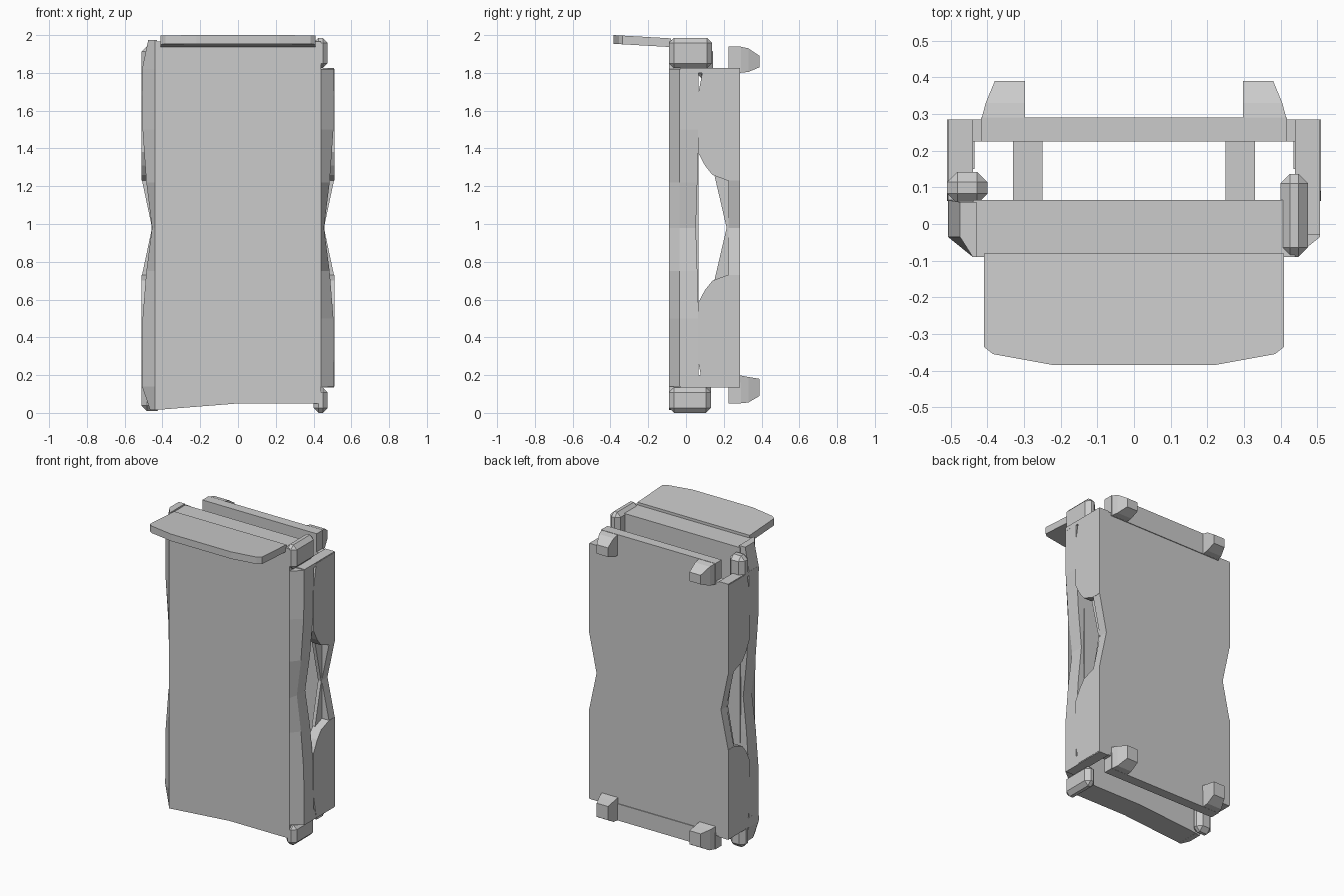
import bpy, bmesh
from mathutils import Vector

if "Cube" in bpy.data.objects:
    bpy.data.objects.remove(bpy.data.objects["Cube"])


def finish(name, bm):
    bmesh.ops.recalc_face_normals(bm, faces=bm.faces)
    me = bpy.data.meshes.new(name)
    bm.to_mesh(me)
    bm.free()
    ob = bpy.data.objects.new(name, me)
    bpy.context.collection.objects.link(ob)
    return ob


def loft(name, rings):
    """Skin a list of equally long closed rings and cap both ends."""
    bm = bmesh.new()
    vs = [[bm.verts.new(p) for p in r] for r in rings]
    n = len(vs[0])
    for a, b in zip(vs, vs[1:]):
        for i in range(n):
            j = (i + 1) % n
            bm.faces.new((a[i], a[j], b[j], b[i]))
    bm.faces.new(vs[0])
    bm.faces.new(vs[-1])
    return finish(name, bm)


def prism(name, profile, axis, lo, hi):
    """Extrude a 2D profile along the given axis."""
    def place(p, t):
        q = list(p)
        q.insert("xyz".index(axis), t)
        return Vector(q)
    return loft(name, [[place(p, t) for p in profile] for t in (lo, hi)])


def box(name, x, y, z):
    return prism(name, [(x[0], y[0]), (x[1], y[0]), (x[1], y[1]), (x[0], y[1])], "z", *z)


def knob(name, x, y, z, cut):
    """Faceted block with every edge cut off."""
    ob = box(name, x, y, z)
    m = ob.modifiers.new("chamfer", "BEVEL")
    m.width = cut
    m.segments = 1
    return ob


# Front slab, its lower edge dips towards the left
prism("front_panel", [(-0.44, 0.015), (0, 0.05), (0.44, 0.05), (0.44, 1.965), (-0.44, 1.965)],
      "y", -0.09, 0.065)

# Chamfered side rails with a waist (z, outer x, back y)
middle = [(0.14, 0.508, 0.065), (0.5, 0.505, 0.065), (0.75, 0.485, 0.06), (0.98, 0.455, 0.052),
          (1.22, 0.485, 0.06), (1.5, 0.505, 0.065), (1.82, 0.508, 0.065)]
full = [(0.015, 0.465, 0.06)] + middle + [(1.975, 0.475, 0.06)]
for side, s, levels in (("right", 1, middle), ("left", -1, full)):
    loft(side + "_front_rail",
         [[(s * 0.43, -0.09, z), (s * 0.44, -0.09, z), (s * w, -0.035, z), (s * w, b, z), (s * 0.43, b, z)]
          for z, w, b in levels])

# Back panel with pinched waist and narrower strips above and below
half = [(0.508, 0.14), (0.508, 0.73), (0.455, 0.98), (0.508, 1.23), (0.508, 1.82)]
prism("back_panel", half + [(-x, z) for x, z in reversed(half)], "y", 0.225, 0.285)
box("back_top_strip", (-0.418, 0.418), (0.225, 0.29), (1.8, 1.94))
box("back_bottom_strip", (-0.418, 0.418), (0.225, 0.29), (0.05, 0.16))

# Side walls, upper and lower, with end bridges and waist lips
wall = [(0.285, 1.82), (0.285, 1.23), (0.22, 1.23), (0.14, 1.26), (0.10, 1.31),
        (0.063, 1.38), (0.063, 1.68), (0.09, 1.82)]
lip = [(0.15, 1.26), (0.225, 1.26), (0.225, 0.70), (0.15, 0.70), (0.215, 0.98)]
for side, s in (("right", 1), ("left", -1)):
    for end, flip in (("upper", False), ("lower", True)):
        def fz(z):
            return 1.96 - z if flip else z
        pts = [(y, fz(z)) for y, z in wall]
        prism(f"{side}_{end}_wall", pts, "x", s * 0.445, s * 0.51)
        zs = sorted((fz(1.8), fz(1.825)))
        if flip:
            zs[1] = 0.2
        box(f"{side}_{end}_bridge", sorted((s * 0.44, s * 0.508)), (-0.03, 0.285), zs)
        # Inner struts joining slab and back panel
        box(f"{side}_{end}_strut", sorted((s * 0.25, s * 0.33)), (0.06, 0.23), sorted((fz(1.42), fz(1.62))))
    prism(side + "_waist_lip", lip, "x", s * 0.435, s * 0.458)

# Tapered feet on the back, top and bottom
for side, s in (("right", 1), ("left", -1)):
    for end, zo, zi in (("top", (1.80, 1.94), (1.83, 1.89)), ("bottom", (0.05, 0.20), (0.09, 0.18))):
        def ring(y, xo, z):
            return [(s * 0.298, y, z[0]), (s * xo, y, z[0]), (s * xo, y, z[1]), (s * 0.298, y, z[1])]
        mid = (zo[0] + 0.005, zo[1] - 0.01)
        loft(f"{side}_{end}_foot", [ring(0.28, 0.418, zo), ring(0.33, 0.405, mid), ring(0.39, 0.38, zi)])

# Faceted corner knobs
knob("right_top_knob", (0.40, 0.475), (-0.09, 0.137), (1.825, 1.985), 0.026)
knob("right_bottom_knob", (0.40, 0.475), (-0.09, 0.132), (0.0, 0.135), 0.026)
knob("left_top_knob", (-0.51, -0.40), (0.055, 0.142), (1.77, 1.94), 0.028)
knob("left_bottom_knob", (-0.51, -0.40), (0.055, 0.132), (0.01, 0.20), 0.028)

# Visor over the front, rising slightly outwards
edge = [(0.41, -0.08), (0.41, -0.335), (0.385, -0.355), (0.22, -0.385)]
outline = edge + [(-x, y) for x, y in reversed(edge)]
visor = prism("visor", outline, "z", 1.937, 1.983)
for v in visor.data.vertices:
    v.co.z += (-0.085 - v.co.y) * 0.057
